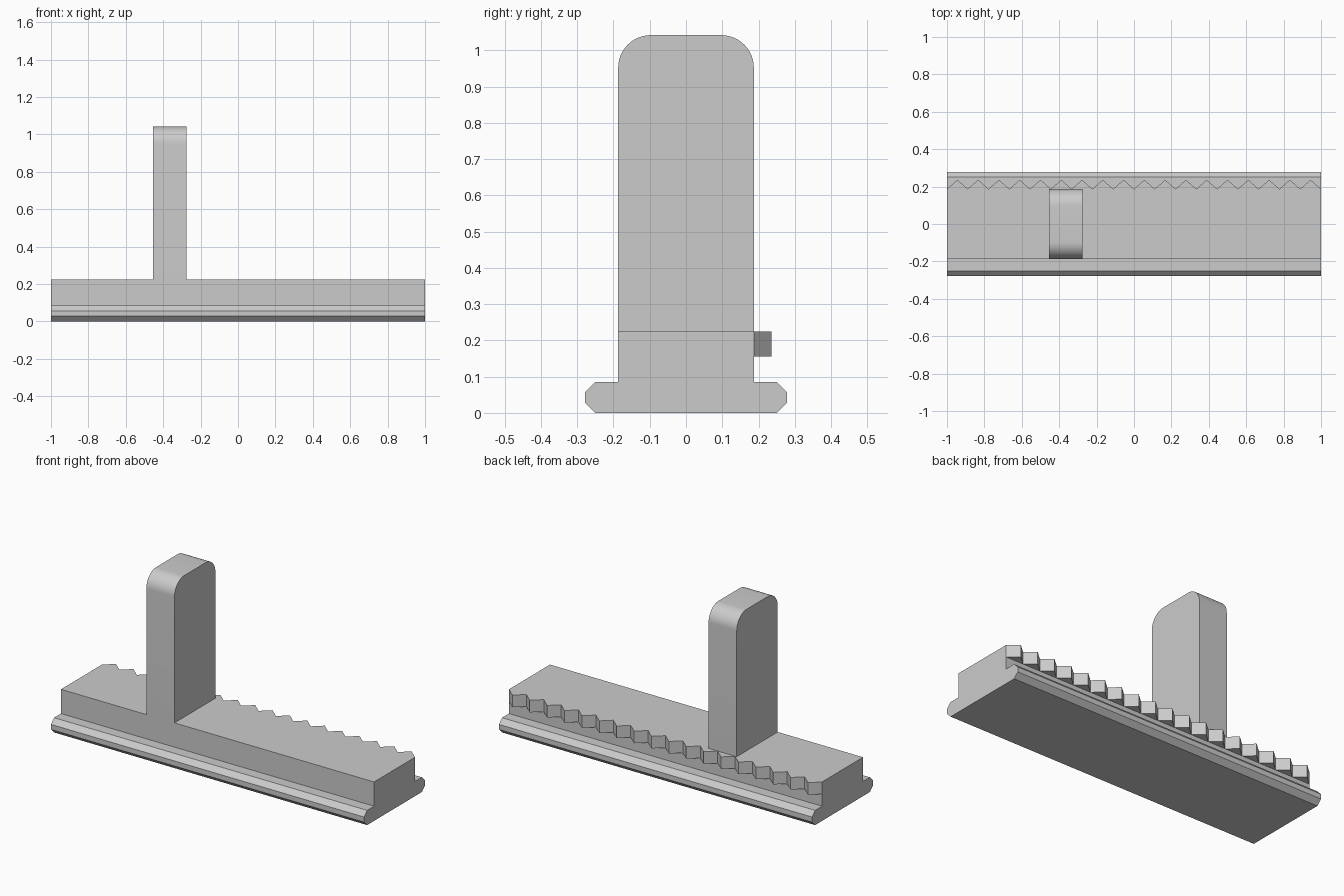
import bpy
import bmesh
import math
from mathutils import Vector

if "Cube" in bpy.data.objects:
    bpy.data.objects.remove(bpy.data.objects["Cube"], do_unlink=True)

grey = bpy.data.materials.new("plain grey")
grey.use_nodes = True
grey.diffuse_color = (0.6, 0.6, 0.6, 1)
grey.node_tree.nodes["Principled BSDF"].inputs["Base Color"].default_value = (0.6, 0.6, 0.6, 1)


def prism(name, points, sweep):
    """Extrude a closed outline of 3D points along a vector."""
    bm = bmesh.new()
    face = bm.faces.new([bm.verts.new(p) for p in points])
    extruded = bmesh.ops.extrude_face_region(bm, geom=[face])["geom"]
    bmesh.ops.translate(bm, vec=Vector(sweep),
                        verts=[v for v in extruded if isinstance(v, bmesh.types.BMVert)])
    bmesh.ops.recalc_face_normals(bm, faces=bm.faces[:])
    mesh = bpy.data.meshes.new(name)
    bm.to_mesh(mesh)
    bm.free()
    mesh.materials.append(grey)
    obj = bpy.data.objects.new(name, mesh)
    bpy.context.collection.objects.link(obj)
    return obj


def mirrored(half):
    """Complete a half outline (y, z) by reflecting it across y = 0."""
    return half + [(-y, z) for y, z in reversed(half)]


LENGTH, HALF_WIDTH, DECK = 2.0, 0.187, 0.225

# Sliding rail with chamfered flanges
rail = mirrored([(0.25, 0), (0.278, 0.028), (0.278, 0.057), (0.25, 0.085),
                 (HALF_WIDTH, 0.085), (HALF_WIDTH, DECK)])
prism("rail", [(-LENGTH / 2, y, z) for y, z in rail], (LENGTH, 0, 0))

# Upright handle with rounded top corners
TOP, RADIUS, STEPS = 1.042, 0.09, 12
half = [(HALF_WIDTH, DECK)]
for i in range(STEPS + 1):
    a = math.pi / 2 * i / STEPS
    half.append((HALF_WIDTH - RADIUS + RADIUS * math.cos(a),
                 TOP - RADIUS + RADIUS * math.sin(a)))
handle = prism("handle", [(-0.455, y, z) for y, z in mirrored(half)], (0.18, 0, 0))
bpy.context.view_layer.objects.active = handle
handle.select_set(True)
bpy.ops.object.shade_smooth_by_angle(angle=math.radians(30))

# Row of triangular rack teeth along the back
TEETH = 18
pitch = LENGTH / TEETH
x = -LENGTH / 2
teeth = prism("rack_teeth",
              [(x, HALF_WIDTH, 0.155), (x + pitch, HALF_WIDTH, 0.155),
               (x + pitch / 2, 0.236, 0.155)], (0, 0, DECK - 0.155))
array = teeth.modifiers.new("repeat", 'ARRAY')
array.count = TEETH
array.use_relative_offset = False
array.use_constant_offset = True
array.constant_offset_displace = (pitch, 0, 0)
